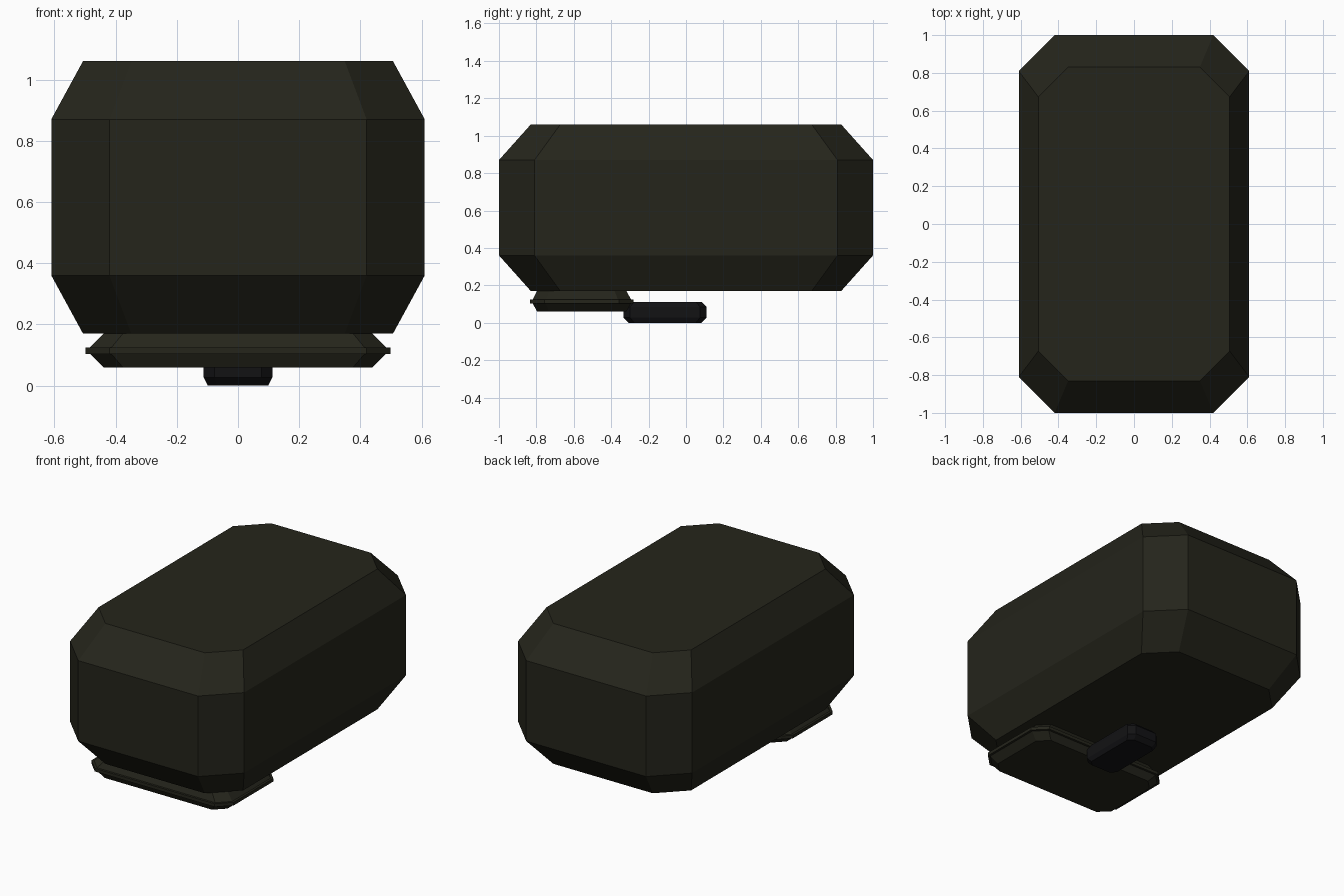
import bpy, bmesh

if "Cube" in bpy.data.objects:
    bpy.data.objects.remove(bpy.data.objects["Cube"])


def material(name, color):
    m = bpy.data.materials.new(name)
    m.diffuse_color = (*color, 1)
    m.use_nodes = True
    m.node_tree.nodes["Principled BSDF"].inputs["Base Color"].default_value = m.diffuse_color
    return m


def octagon(hx, hy, c):
    q = [(hx, hy - c), (hx - c, hy)]
    return (q + [(-x, y) for x, y in reversed(q)]
            + [(-x, -y) for x, y in q] + [(x, -y) for x, y in reversed(q)])


def octagon_loft(name, hx, hy, chamfer, rings, mat, y=0.0):
    """Stack scaled octagons; rings = (z, scale) from bottom to top."""
    bm = bmesh.new()
    outline = octagon(hx, hy, chamfer)
    loops = [[bm.verts.new((px * s, py * s, z)) for px, py in outline]
             for z, s in rings]
    for a, b in zip(loops, loops[1:]):
        for i in range(8):
            j = (i + 1) % 8
            bm.faces.new((a[i], a[j], b[j], b[i]))
    bm.faces.new(loops[0][::-1])
    bm.faces.new(loops[-1])
    bmesh.ops.recalc_face_normals(bm, faces=bm.faces)
    me = bpy.data.meshes.new(name)
    bm.to_mesh(me)
    bm.free()
    me.materials.append(mat)
    ob = bpy.data.objects.new(name, me)
    ob.location.y = y
    bpy.context.collection.objects.link(ob)
    return ob


olive = material("dark_olive", (0.018, 0.018, 0.011))
black = material("near_black", (0.006, 0.006, 0.007))

# Main bevelled body
octagon_loft("body", 0.61, 1.0, 0.19,
             [(0.17, 0.83), (0.36, 1), (0.87, 1), (1.06, 0.83)], olive)

# Base plate under the front, with a thin lip around its middle
octagon_loft("base_plate", 0.484, 0.263, 0.07,
             [(0.06, 0.908), (0.104, 1), (0.124, 1), (0.17, 0.908)],
             olive, -0.557)
octagon_loft("base_plate_lip", 0.498, 0.277, 0.078,
             [(0.104, 1), (0.124, 1)], olive, -0.557)

# Small latch behind the plate
octagon_loft("latch", 0.112, 0.222, 0.035,
             [(0, 0.88), (0.027, 1), (0.085, 1), (0.112, 0.88)],
             black, -0.112)
